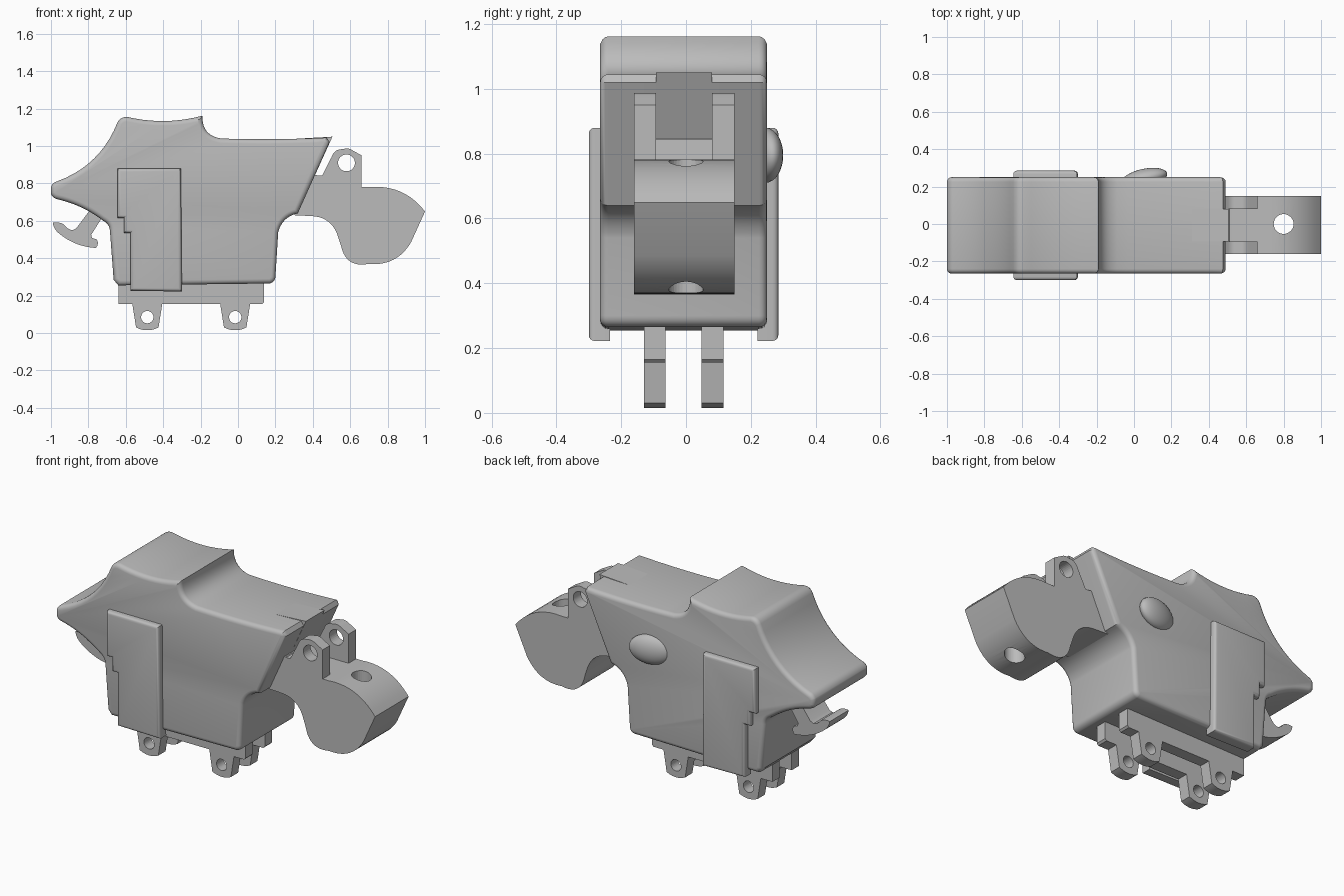
import bpy, bmesh, math
from mathutils import Vector

cube = bpy.data.objects.get("Cube")
if cube:
    bpy.data.objects.remove(cube, do_unlink=True)

GREY = (0.5, 0.5, 0.5, 1)
mat = bpy.data.materials.new("plain grey")
mat.use_nodes = True
mat.diffuse_color = GREY
mat.node_tree.nodes["Principled BSDF"].inputs["Base Color"].default_value = GREY


def outline(pts, steps=10):
    """Expand (x, z, sag) points: a sag bows the edge to the next point."""
    out = []
    for i, p in enumerate(pts):
        a, b = Vector(p[:2]), Vector(pts[(i + 1) % len(pts)][:2])
        sag = p[2] if len(p) > 2 else 0
        n = steps if sag else 1
        d = (b - a).normalized()
        normal = Vector((-d.y, d.x))
        for k in range(n):
            t = k / n
            out.append(a.lerp(b, t) + normal * 4 * sag * t * (1 - t))
    return out


def finish(obj):
    bpy.ops.object.select_all(action="DESELECT")
    obj.select_set(True)
    bpy.context.view_layer.objects.active = obj
    bpy.ops.object.shade_smooth_by_angle(angle=math.radians(32))


def extrude(name, pts, y0, y1, round_sides=(), radius=0.025):
    """Extrude an x-z outline from y0 to y1, rounding the rims at round_sides."""
    bm = bmesh.new()
    face = bm.faces.new([bm.verts.new((p.x, y0, p.y)) for p in outline(pts)])
    new = bmesh.ops.extrude_face_region(bm, geom=[face])["geom"]
    bmesh.ops.translate(bm, vec=(0, y1 - y0, 0),
                        verts=[v for v in new if isinstance(v, bmesh.types.BMVert)])
    bmesh.ops.recalc_face_normals(bm, faces=bm.faces)
    rims = [e for e in bm.edges for y in round_sides
            if all(abs(v.co.y - y) < 1e-5 for v in e.verts)]
    if rims:
        bmesh.ops.bevel(bm, geom=rims, offset=radius, segments=4, profile=0.5,
                        affect="EDGES", clamp_overlap=False)
    mesh = bpy.data.meshes.new(name)
    bm.to_mesh(mesh)
    bm.free()
    mesh.materials.append(mat)
    obj = bpy.data.objects.new(name, mesh)
    bpy.context.collection.objects.link(obj)
    finish(obj)
    return obj


def drill(obj, center, radius, along_y=True):
    """Cut a round hole right through the part."""
    bpy.ops.mesh.primitive_cylinder_add(
        vertices=32, radius=radius, depth=1, location=center,
        rotation=(math.pi / 2 if along_y else 0, 0, 0))
    cutter = bpy.context.object
    cutter.hide_render = True
    cutter.data.materials.append(mat)
    mod = obj.modifiers.new("hole", "BOOLEAN")
    mod.operation, mod.solver, mod.object = "DIFFERENCE", "EXACT", cutter
    bpy.ops.object.select_all(action="DESELECT")
    bpy.context.view_layer.objects.active = obj
    obj.select_set(True)
    bpy.ops.object.modifier_apply(modifier=mod.name)
    bpy.data.objects.remove(cutter, do_unlink=True)
    finish(obj)


# Main housing with rounded rims
extrude("housing", [
    (-1, .745), (-1, .78, .006), (-.965, .812, -.05), (-.645, 1.125, .01),
    (-.59, 1.155, -.025), (-.19, 1.162, -.035), (-.09, 1.04, -.006),
    (.475, 1.045), (.49, 1.02), (.32, .64, -.022), (.215, .54), (.20, .30, .008),
    (.17, .265), (-.64, .255), (-.665, .285), (-.685, .55, -.008),
    (-.72, .60, -.015), (-.965, .715, .006)], -.265, .25, (-.265, .25))

# Square tongue at the rear end of the housing
extrude("rear_tongue", [(.3, .95), (.3, 1.038), (.505, 1.05), (.412, .845), (.36, .845)],
        -.093, .08)

# Stepped side plates
PLATE = [(-.645, .88), (-.305, .88), (-.30, .222), (-.575, .226), (-.575, .535),
         (-.61, .535), (-.61, .615), (-.645, .615)]
extrude("right_side_plate", PLATE, -.30, -.235, (-.30,), .018)
extrude("left_side_plate", PLATE, .22, .285, (.285,), .018)

# Mounting rails with drilled lugs underneath
RAIL = [(-.64, .30), (.14, .30), (.14, .165), (.13, .155), (.065, .155), (.045, .03, .015),
        (-.075, .03), (-.095, .155), (-.405, .155), (-.425, .03, .015),
        (-.545, .03), (-.565, .155), (-.64, .155)]
for side, y0, y1 in (("right", -.13, -.063), ("left", .048, .115)):
    rail = extrude(side + "_mounting_rail", RAIL, y0, y1)
    for x in (-.485, -.015):
        drill(rail, (x, (y0 + y1) / 2, .085), .033)

# Small hook under the nose
extrude("nose_hook", [
    (-.99, .59, .006), (-.93, .58, -.006), (-.885, .55), (-.865, .56), (-.79, .66),
    (-.70, .66), (-.725, .62), (-.785, .525), (-.78, .508), (-.755, .50, .008),
    (-.76, .455, .018), (-.96, .535, .006)], -.09, .085)

# Rear paddle with a vertical hole
paddle = extrude("rear_paddle", [
    (.30, .63), (.40, .845), (.42, .845), (.51, .78), (.70, .78, .045), (1, .65),
    (.925, .485, .04), (.70, .37, .045), (.55, .47), (.53, .53, -.025), (.40, .625)],
    -.16, .15)
drill(paddle, (.80, 0, .6), .053, along_y=False)

# Pair of hinge ears on the paddle
for side, y0, y1 in (("right", -.16, -.093), ("left", .08, .15)):
    ear = extrude(side + "_hinge_ear", [
        (.38, .70), (.41, .842), (.45, .842), (.50, .94, .014), (.56, .983, .006),
        (.61, .978), (.66, .95), (.66, .70)], y0, y1)
    drill(ear, (.58, (y0 + y1) / 2, .91), .045)

# Tilted rounded bump on the left flank
bpy.ops.mesh.primitive_uv_sphere_add(segments=32, ring_count=16, location=(.055, .245, .795),
                                     rotation=(0, 0, math.radians(12)))
bump = bpy.context.object
bump.name = "flank_bump"
bump.scale = (.125, .05, .085)
bump.data.materials.append(mat)
finish(bump)
